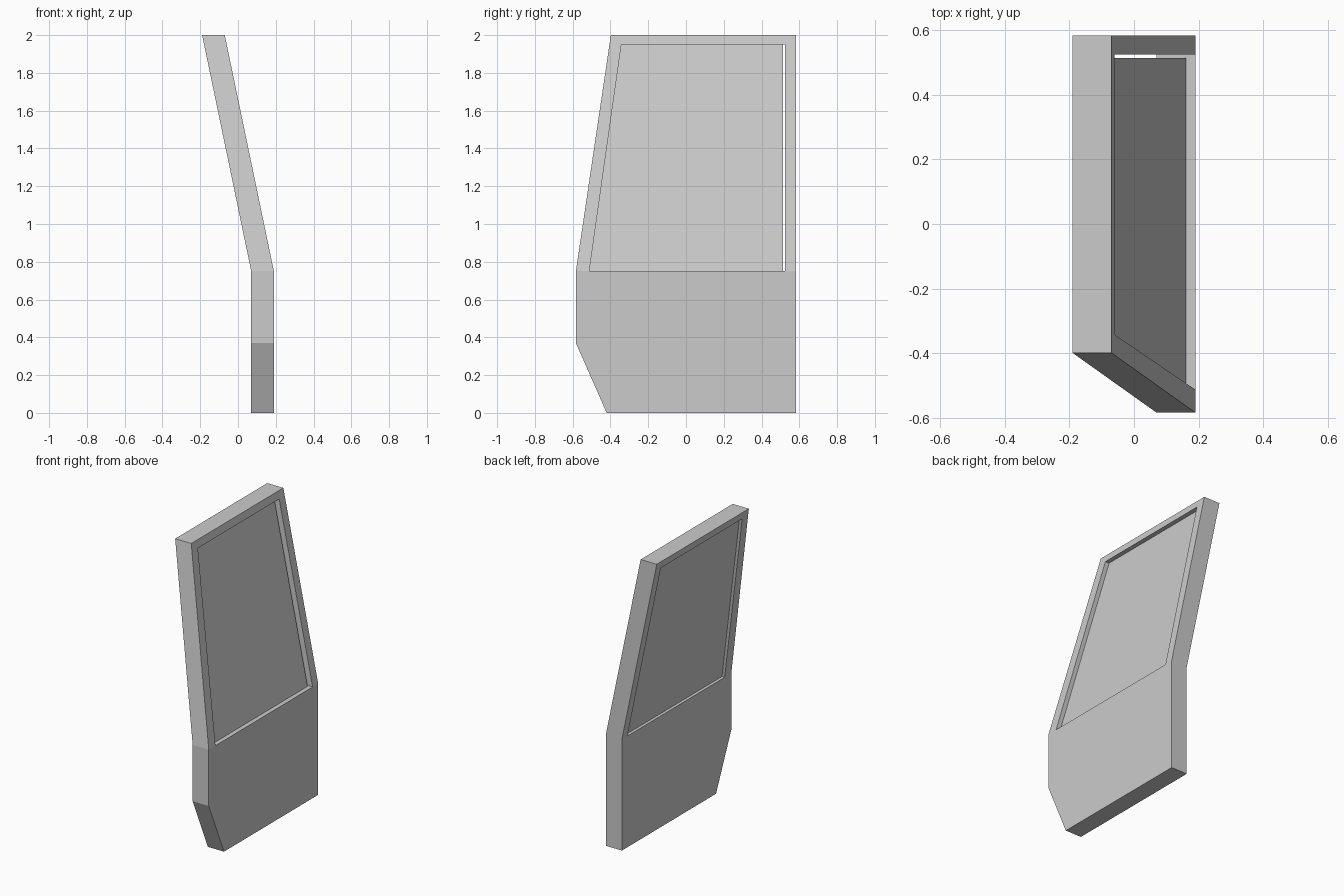
import bpy, bmesh

if "Cube" in bpy.data.objects:
    bpy.data.objects.remove(bpy.data.objects["Cube"])

OUTER, THICK, BEND, LEAN = 0.19, 0.12, 0.75, 0.26


def face_x(z):
    """Outer surface: upright below the bend, leaning inward above it."""
    return OUTER - LEAN * max(0.0, z - BEND) / (2.0 - BEND)


def slab(name, outlines, inset, thick):
    """Thicken joined (y, z) outlines along x, following the door's lean."""
    bm = bmesh.new()
    verts, edge_use = {}, {}

    def vert(p, depth):
        key = (p, depth)
        if key not in verts:
            verts[key] = bm.verts.new((face_x(p[1]) - depth, p[0], p[1]))
        return verts[key]

    for poly in outlines:
        bm.faces.new([vert(p, inset) for p in poly])
        bm.faces.new([vert(p, inset + thick) for p in reversed(poly)])
        for a, b in zip(poly, poly[1:] + poly[:1]):
            edge_use.setdefault(frozenset((a, b)), []).append((a, b))
    # walls on every edge that is not shared by two outlines
    for uses in edge_use.values():
        if len(uses) == 1:
            a, b = uses[0]
            bm.faces.new([vert(b, inset), vert(a, inset),
                          vert(a, inset + thick), vert(b, inset + thick)])
    bmesh.ops.recalc_face_normals(bm, faces=bm.faces[:])
    mesh = bpy.data.meshes.new(name)
    bm.to_mesh(mesh)
    bm.free()
    obj = bpy.data.objects.new(name, mesh)
    bpy.context.collection.objects.link(obj)
    return obj


# Corners of the upper frame and its window opening, as (y, z)
frame = [(-0.583, BEND), (-0.398, 2.0), (0.583, 2.0), (0.583, BEND)]
opening = [(-0.512, BEND), (-0.342, 1.95), (0.524, 1.95), (0.524, BEND)]

# Door shell: lower panel plus front post, header and rear post
lower = [(-0.42, 0.0), (0.583, 0.0), frame[3], opening[3], opening[0],
         frame[0], (-0.583, 0.37)]
bars = [[frame[i], opening[i], opening[i + 1], frame[i + 1]] for i in range(3)]
slab("door_shell", [lower] + bars, 0.0, THICK)

# Window pane, recessed on both sides with a slim gap at the rear post
pane = [opening[0], (0.513, BEND), (0.513, 1.95), opening[1]]
slab("window_pane", [pane], 0.03, 0.07)
